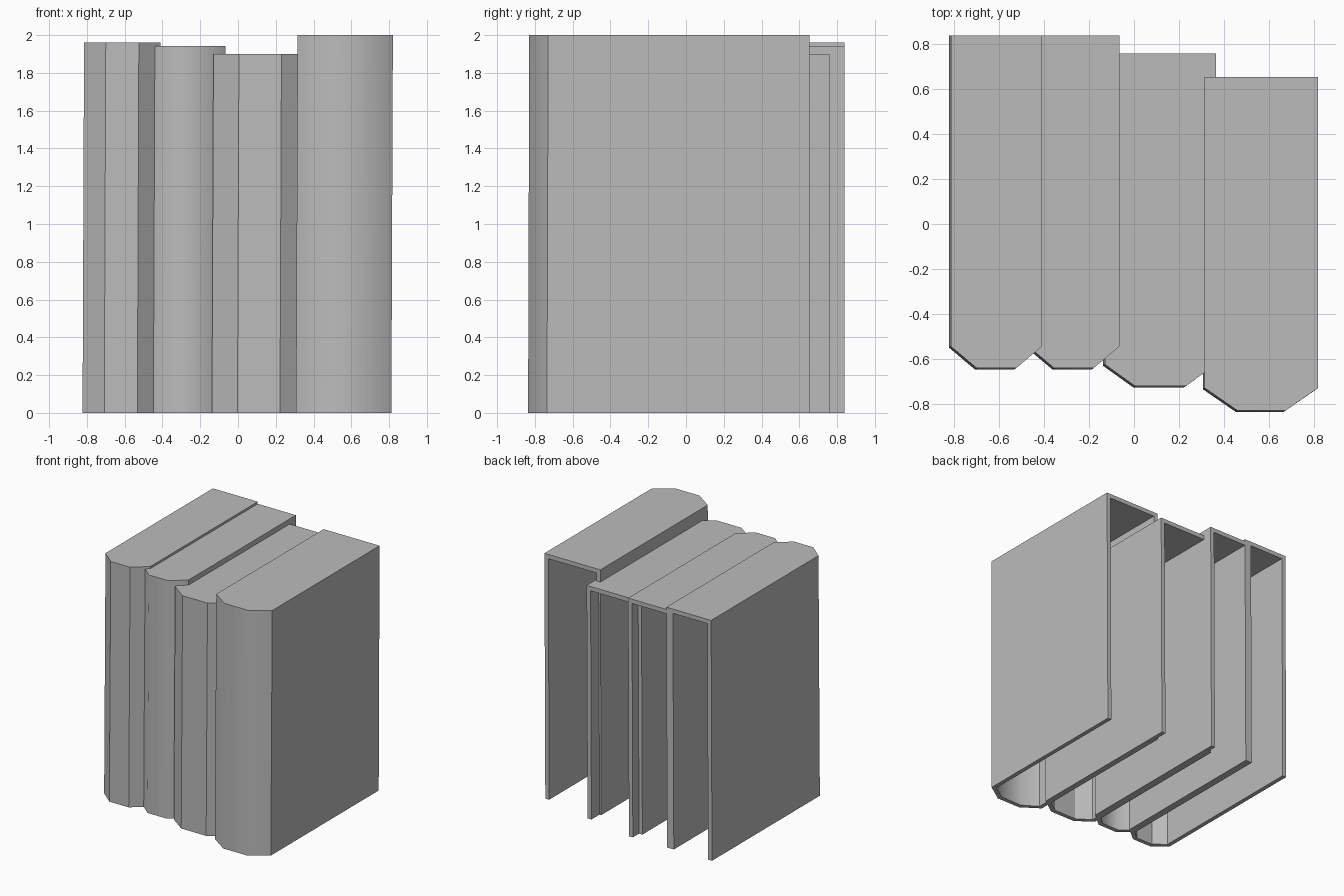
import bpy, bmesh, math

if "Cube" in bpy.data.objects:
    bpy.data.objects.remove(bpy.data.objects["Cube"])

grey = bpy.data.materials.new("plain grey")
grey.diffuse_color = (0.5, 0.5, 0.5, 1)
grey.use_nodes = True
grey.node_tree.nodes["Principled BSDF"].inputs["Base Color"].default_value = grey.diffuse_color

WALL = 0.035    # cover thickness
LEAN = (-0.008, -0.006)  # slight shift of the foot


def outline(x0, x1, back, shoulder, front, cx, t=0.0):
    """Open U outline: left cover, bevelled spine, right cover, inset by t."""
    c, f, s = cx - t * 0.6, front + t, shoulder + t * 0.35
    return [(x0 + t, back), (x0 + t, s), (x0 + cx + t * 0.35, f),
            (x1 - cx - t * 0.35, f), (x1 - t, s), (x1 - t, back)]


def book_shell(name, x0, x1, back, shoulder, front, cx, height, angle):
    """Hollow book: closed top, bevelled spine, open back and underside."""
    outer = outline(x0, x1, back, shoulder, front, cx)
    inner = outline(x0, x1, back, shoulder, front, cx, WALL)
    bm = bmesh.new()

    def ring(pts, z):
        k = 1 - z / height
        return [bm.verts.new((x + LEAN[0] * k, y + LEAN[1] * k * (y < 0), z))
                for x, y in pts]

    zi = height - WALL
    ob, ot = ring(outer, 0), ring(outer, height)
    ib, it = ring(inner, 0), ring(inner, zi)
    for i in range(5):
        bm.faces.new((ob[i], ob[i + 1], ot[i + 1], ot[i]))   # outside
        bm.faces.new((ib[i + 1], ib[i], it[i], it[i + 1]))   # inside
        bm.faces.new((ob[i + 1], ob[i], ib[i], ib[i + 1]))   # lower rim
    bm.faces.new(ot)                                         # top panel
    bm.faces.new(it[::-1])                                   # its underside
    # back rims of both covers and of the top panel
    bm.faces.new((ob[0], ot[0], it[0], ib[0]))
    bm.faces.new((ob[5], ib[5], it[5], ot[5]))
    bm.faces.new((ot[0], ot[5], it[5], it[0]))
    bmesh.ops.recalc_face_normals(bm, faces=bm.faces)
    me = bpy.data.meshes.new(name)
    bm.to_mesh(me)
    bm.free()
    me.materials.append(grey)
    ob_ = bpy.data.objects.new(name, me)
    bpy.context.collection.objects.link(ob_)
    bpy.ops.object.select_all(action='DESELECT')
    ob_.select_set(True)
    bpy.context.view_layer.objects.active = ob_
    bpy.ops.object.shade_smooth_by_angle(angle=math.radians(angle))


# name, left, right, back, shoulder y, front y, bevel width, height, smooth angle
book_shell("book_left", -0.815, -0.41, 0.84, -0.545, -0.642, 0.115, 1.96, 33)
book_shell("book_mid_left", -0.47, -0.065, 0.84, -0.545, -0.642, 0.115, 1.942, 45)
book_shell("book_mid_right", -0.13, 0.365, 0.76, -0.625, -0.722, 0.135, 1.90, 33)
book_shell("book_right", 0.315, 0.82, 0.655, -0.73, -0.83, 0.145, 2.0, 45)
